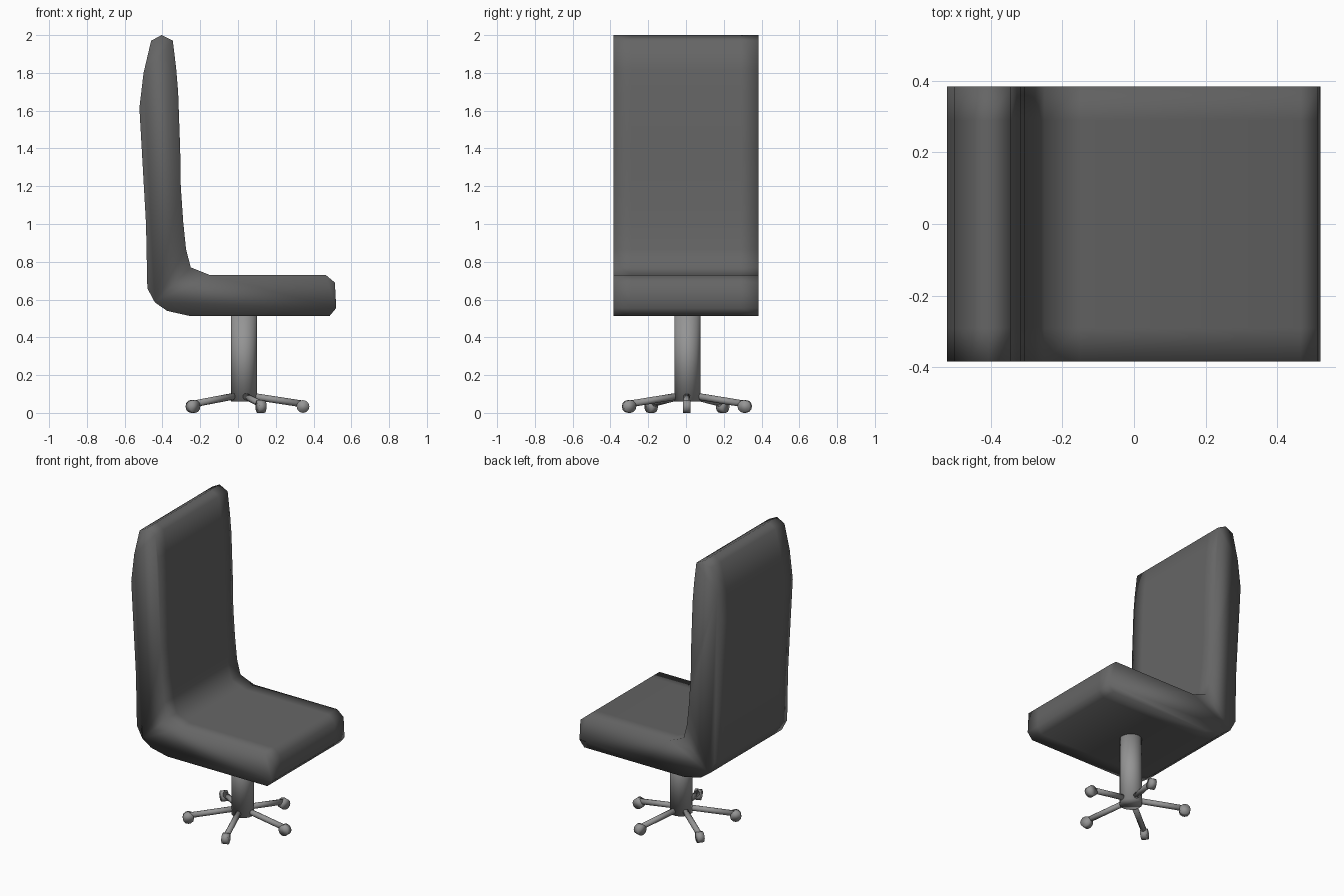
import bpy
from math import radians, cos, sin
from mathutils import Vector

if "Cube" in bpy.data.objects:
    bpy.data.objects.remove(bpy.data.objects["Cube"])


def material(name, grey):
    mat = bpy.data.materials.new(name)
    mat.diffuse_color = (grey, grey, grey, 1)
    mat.use_nodes = True
    mat.node_tree.nodes["Principled BSDF"].inputs["Base Color"].default_value = mat.diffuse_color
    return mat


UPHOLSTERY = material("dark_upholstery", 0.13)
METAL = material("grey_metal", 0.30)


def finish(obj, name, mat):
    obj.name = name
    obj.data.materials.append(mat)
    for p in obj.data.polygons:
        p.use_smooth = True


def rod(name, a, b, radius, sides=12):
    """Capped cylinder running from a to b."""
    a, b = Vector(a), Vector(b)
    d = b - a
    bpy.ops.mesh.primitive_cylinder_add(vertices=sides, radius=radius,
                                        depth=d.length, location=(a + b) / 2)
    obj = bpy.context.object
    obj.rotation_euler = d.to_track_quat('Z', 'Y').to_euler()
    finish(obj, name, METAL)


# Seat and backrest: one L-shaped side profile (x, z), lofted through y slices
profile = [
    (-0.405, 2.0), (-0.345, 1.97), (-0.327, 1.82), (-0.317, 1.70),
    (-0.306, 1.39), (-0.303, 1.20), (-0.29, 1.01), (-0.275, 0.865),
    (-0.25, 0.77), (-0.15, 0.73), (0.465, 0.73), (0.513, 0.69),
    (0.52, 0.555), (0.485, 0.513), (-0.255, 0.513), (-0.375, 0.54),
    (-0.44, 0.585), (-0.48, 0.66), (-0.487, 1.0), (-0.522, 1.615),
    (-0.50, 1.80), (-0.46, 1.97),
]
slices = [-0.383, -0.29, 0.29, 0.383]
n = len(profile)
verts = [(x, y, z) for y in slices for x, z in profile]
faces = [(s * n + i, s * n + (i + 1) % n, (s + 1) * n + (i + 1) % n, (s + 1) * n + i)
         for s in range(len(slices) - 1) for i in range(n)]
# profile runs clockwise seen from -y: reverse the near cap, keep the far one
faces.append(tuple(reversed(range(n))))
faces.append(tuple(range(3 * n, 4 * n)))
mesh = bpy.data.meshes.new("seat_and_back")
mesh.from_pydata(verts, [], faces)
mesh.update()
seat = bpy.data.objects.new("seat_and_back", mesh)
bpy.context.collection.objects.link(seat)
finish(seat, "seat_and_back", UPHOLSTERY)

# Central column
rod("column", (0.031, 0.007, 0.06), (0.031, 0.007, 0.53), 0.069, 16)

# Five-spoke base with a wheel at the end of each leg
HUB = Vector((0.022, 0.005, 0))
REACH = 0.322
for i in range(5):
    a = radians(72 * i)
    out = Vector((cos(a), sin(a), 0))
    side = Vector((-sin(a), cos(a), 0))
    rod(f"leg_{i + 1}", HUB + out * 0.03 + Vector((0, 0, 0.092)),
        HUB + out * REACH + Vector((0, 0, 0.047)), 0.018, 10)
    wheel = HUB + out * REACH + Vector((0, 0, 0.034))
    rod(f"wheel_{i + 1}", wheel - side * 0.02, wheel + side * 0.02, 0.034, 12)
